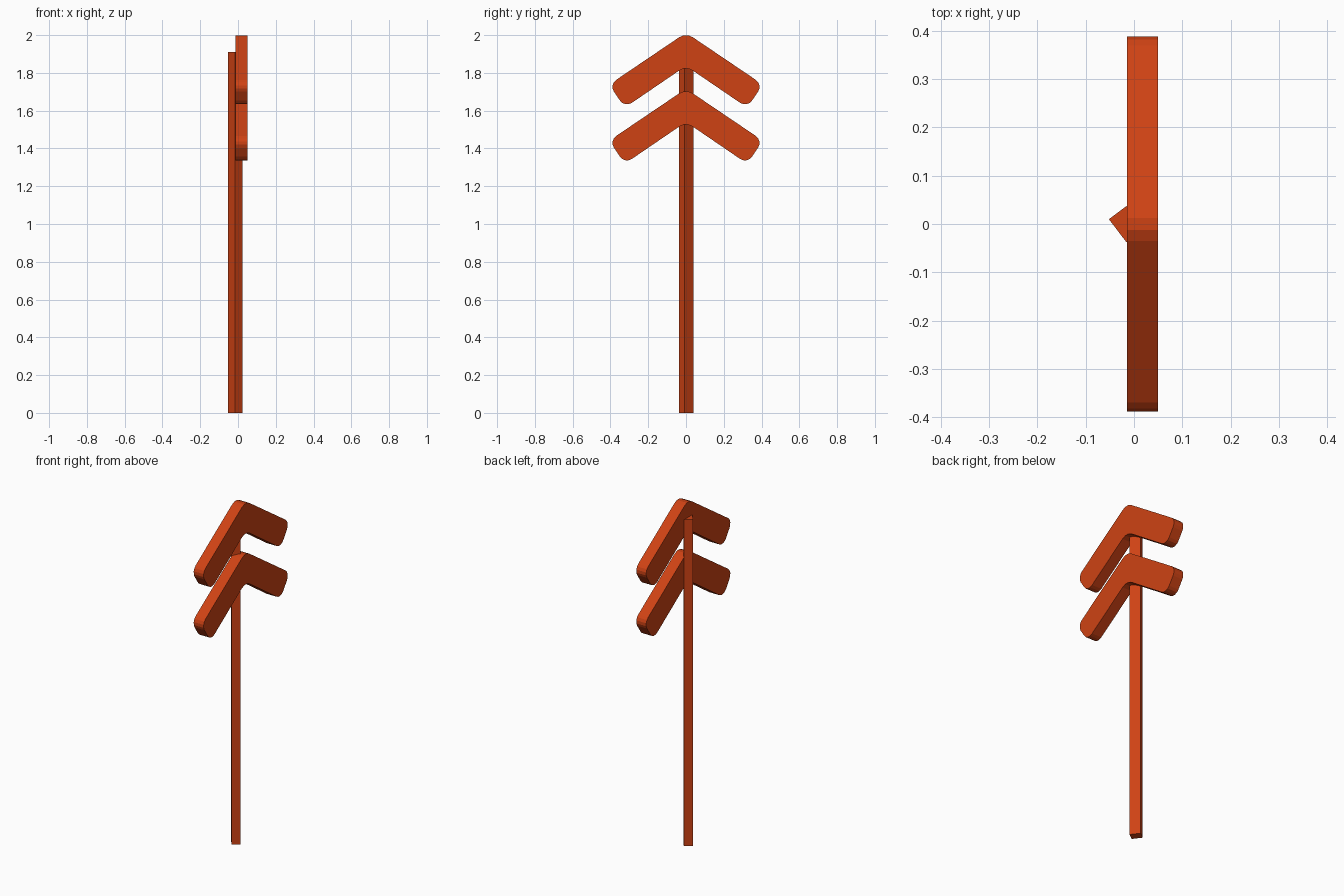
import bpy, bmesh, math
from mathutils import Vector

if "Cube" in bpy.data.objects:
    bpy.data.objects.remove(bpy.data.objects["Cube"])

paint = bpy.data.materials.new("orange_red")
paint.diffuse_color = (0.62, 0.055, 0.007, 1)
paint.use_nodes = True
paint.node_tree.nodes["Principled BSDF"].inputs["Base Color"].default_value = paint.diffuse_color


def fillet(prev, corner, nxt, r, segs):
    """Points of an arc of radius r that rounds off a corner."""
    a, b = (prev - corner).normalized(), (nxt - corner).normalized()
    half = a.angle(b) / 2
    centre = corner + (a + b).normalized() * r / math.sin(half)
    start = corner + a * r / math.tan(half) - centre
    end = corner + b * r / math.tan(half) - centre
    total = math.pi - 2 * half
    return [centre + (start * math.sin(total * (1 - i / segs))
                      + end * math.sin(total * i / segs)) / math.sin(total)
            for i in range(segs + 1)]


def extrude(name, points, offset):
    """Flat outline swept along an offset into a closed solid."""
    bm = bmesh.new()
    face = bm.faces.new([bm.verts.new(p) for p in points])
    geo = bmesh.ops.extrude_face_region(bm, geom=[face], use_keep_orig=True)["geom"]
    bmesh.ops.translate(bm, vec=offset,
                        verts=[g for g in geo if isinstance(g, bmesh.types.BMVert)])
    bmesh.ops.recalc_face_normals(bm, faces=bm.faces)
    mesh = bpy.data.meshes.new(name)
    bm.to_mesh(mesh)
    bm.free()
    mesh.materials.append(paint)
    obj = bpy.data.objects.new(name, mesh)
    bpy.context.collection.objects.link(obj)
    return obj


# Post: rectangular bar turned about its length
post = [(-0.052, 0.010, 0), (-0.0155, -0.038, 0), (0.0235, -0.009, 0), (-0.013, 0.039, 0)]
extrude("post", post, (0, 0, 1.91))

# Chevron outline: (y, z, corner radius, arc segments)
outline = [(0, 2.013, 0.063, 3), (0.407, 1.738, 0.045, 4), (0.324, 1.616, 0.045, 4),
           (0, 1.837, 0.063, 3), (-0.324, 1.616, 0.045, 4), (-0.407, 1.738, 0.045, 4)]
corners = [Vector((-0.0145, y, z)) for y, z, _, _ in outline]
profile = []
for i, (_, _, r, segs) in enumerate(outline):
    profile += fillet(corners[i - 1], corners[i], corners[(i + 1) % 6], r, segs)

# Two stacked chevron boards on the post
for name, drop in (("upper_chevron", 0), ("lower_chevron", 0.297)):
    board = extrude(name, profile, (0.064, 0, 0))
    board.location.z = -drop
